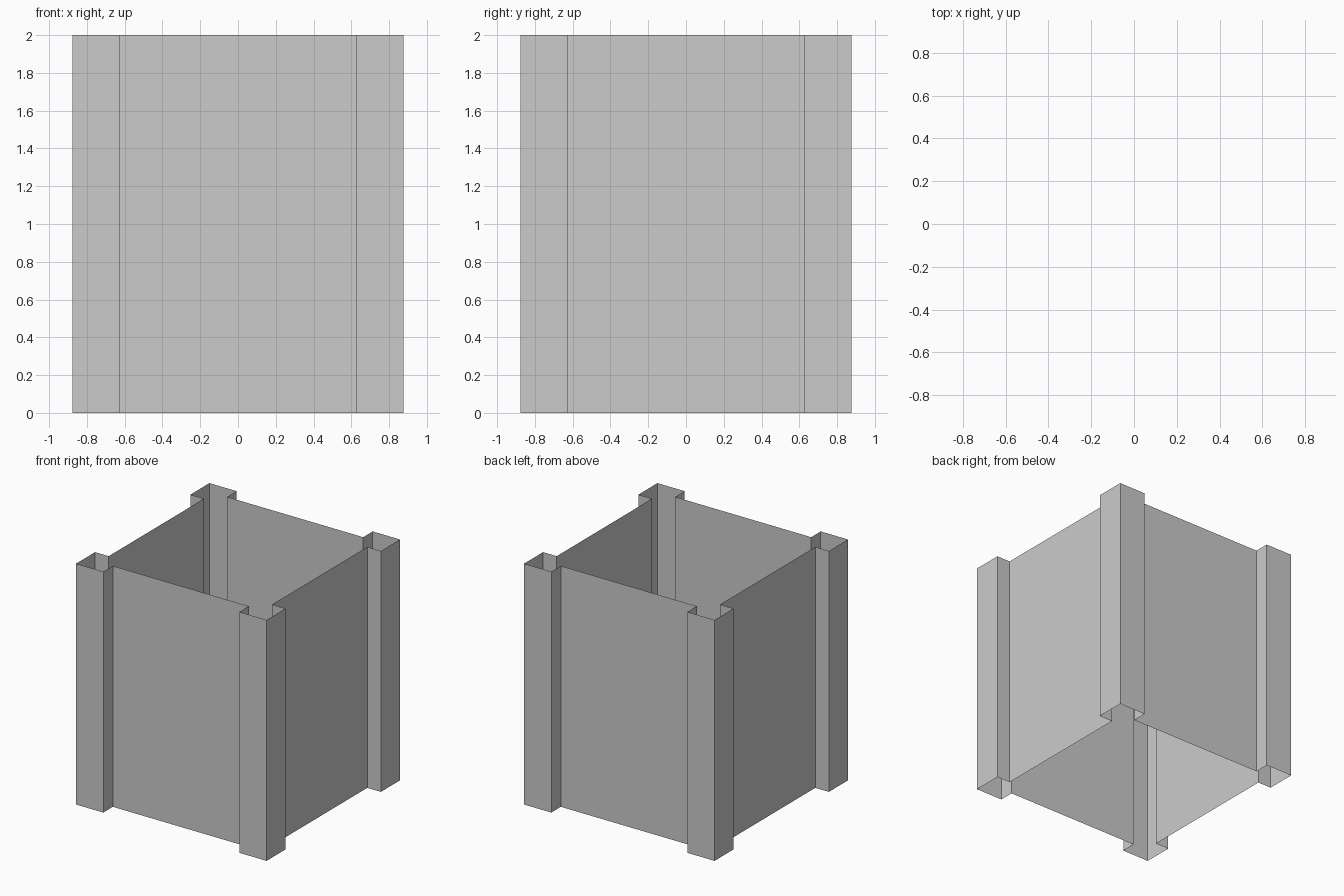
import bpy
import bmesh

if "Cube" in bpy.data.objects:
    bpy.data.objects.remove(bpy.data.objects["Cube"])

HEIGHT = 2.0
OUTER = 0.875   # outer face of the corner posts
WALL = 0.75     # recessed wall plane
INNER = 0.625   # where posts meet the walls

# One corner post outline (front right), counter-clockwise seen from above
corner = [(INNER, -WALL), (INNER, -OUTER), (OUTER, -OUTER),
          (OUTER, -INNER), (WALL, -INNER)]

# Turn the corner by quarter turns to get the full outline
outline = []
for turn in range(4):
    outline += corner
    corner = [(-y, x) for x, y in corner]

# Open shell: posts and recessed walls, no top or bottom
bm = bmesh.new()
bottom = [bm.verts.new((x, y, 0)) for x, y in outline]
top = [bm.verts.new((x, y, HEIGHT)) for x, y in outline]
n = len(outline)
for i in range(n):
    j = (i + 1) % n
    bm.faces.new((bottom[i], bottom[j], top[j], top[i]))

mesh = bpy.data.meshes.new("wall_shell_with_corner_posts")
bm.to_mesh(mesh)
bm.free()
shell = bpy.data.objects.new("wall_shell_with_corner_posts", mesh)
bpy.context.collection.objects.link(shell)
